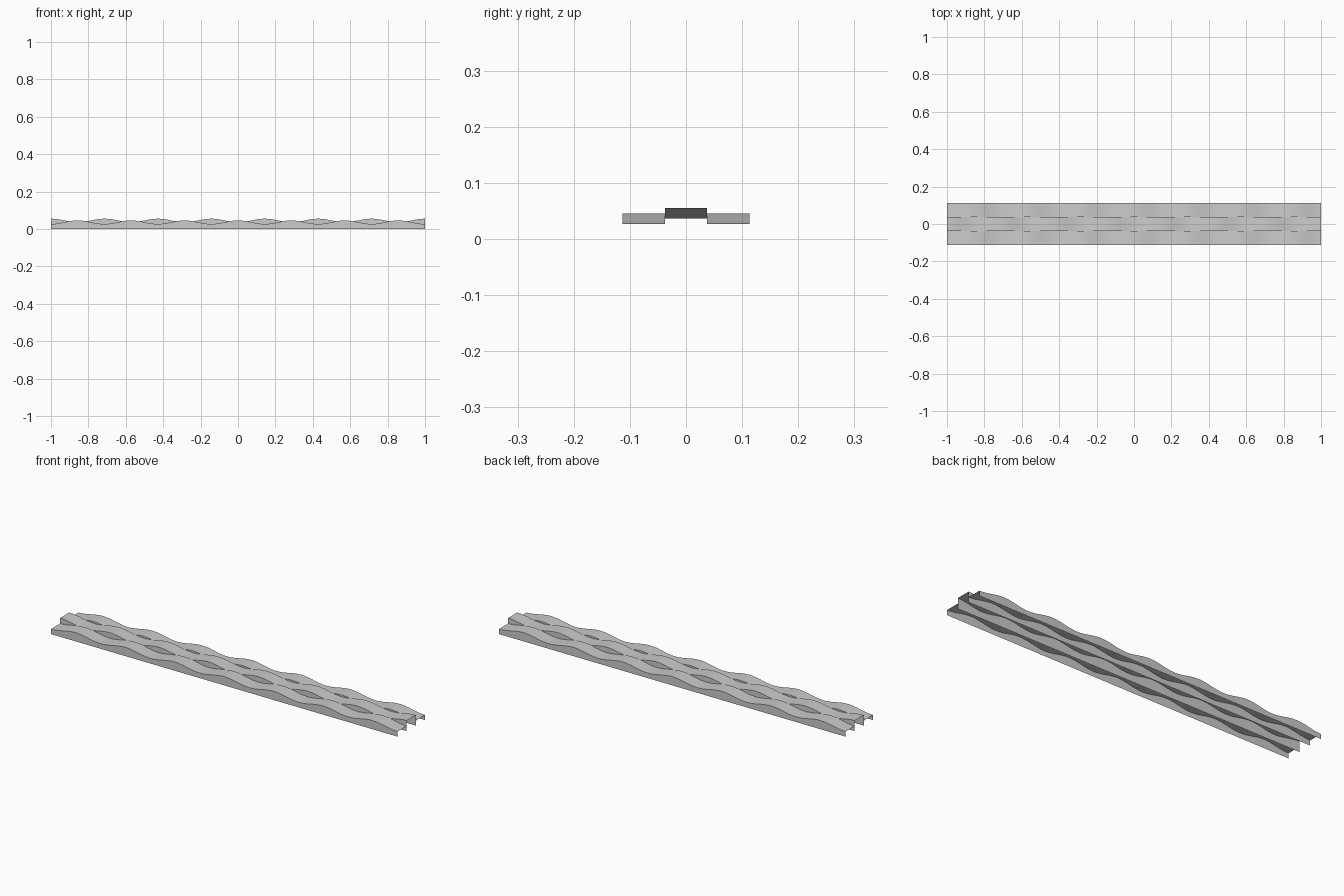
import bpy, bmesh, math

if "Cube" in bpy.data.objects:
    bpy.data.objects.remove(bpy.data.objects["Cube"])

LENGTH, WIDTH, WAVES, STEPS = 2.0, 0.0755, 7, 112
AMP = 0.0095


def wavy_strip(name, y, mid, phase):
    """Open channel: wavy top sheet with two walls running down to the ground."""
    bm = bmesh.new()
    rows = []
    for i in range(STEPS + 1):
        x = -LENGTH / 2 + LENGTH * i / STEPS
        z = mid + AMP * math.cos(2 * math.pi * WAVES * i / STEPS + phase)
        a, b = y - WIDTH / 2, y + WIDTH / 2
        rows.append([bm.verts.new(p) for p in
                     ((x, a, 0), (x, a, z), (x, b, z), (x, b, 0))])
    for r, s in zip(rows, rows[1:]):
        for k in range(3):
            bm.faces.new((r[k], s[k], s[k + 1], r[k + 1]))
    mesh = bpy.data.meshes.new(name)
    bm.to_mesh(mesh)
    bm.free()
    obj = bpy.data.objects.new(name, mesh)
    bpy.context.collection.objects.link(obj)
    bpy.ops.object.select_all(action='DESELECT')
    obj.select_set(True)
    bpy.context.view_layer.objects.active = obj
    bpy.ops.object.shade_smooth_by_angle(angle=math.radians(30))


# Raised middle strip, peaks at both ends
wavy_strip("middle_strip", 0, 0.0455, 0)

# Lower side strips, half a wave out of step
wavy_strip("front_strip", -WIDTH, 0.036, math.pi)
wavy_strip("back_strip", WIDTH, 0.036, math.pi)
